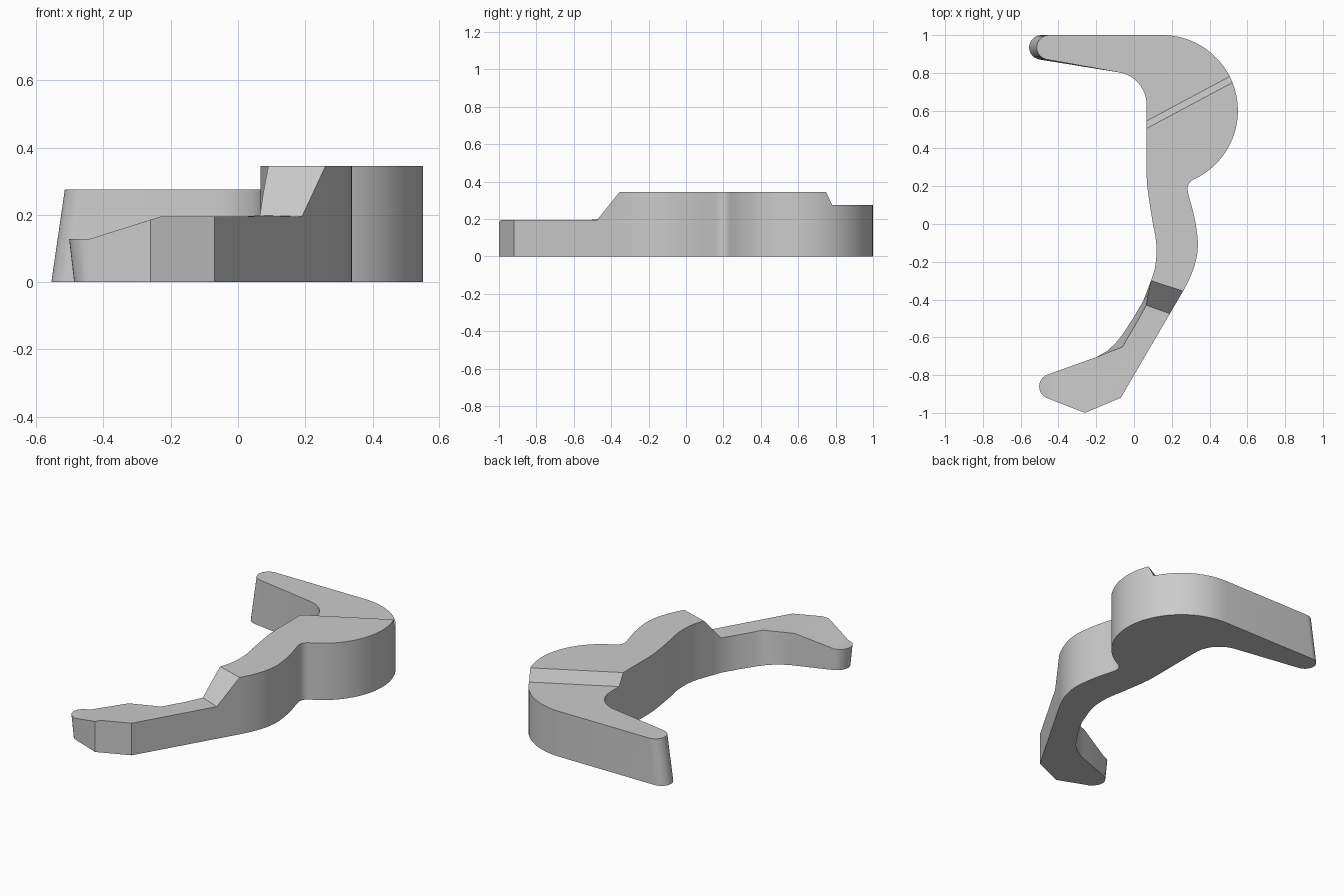
import bpy, bmesh
from math import cos, sin, radians
from mathutils import Vector
from mathutils.geometry import interpolate_bezier

cube = bpy.data.objects.get("Cube")
if cube:
    bpy.data.objects.remove(cube, do_unlink=True)


def arc(cx, cy, r, start, end, n):
    angles = [radians(start + (end - start) * i / n) for i in range(n + 1)]
    return [(cx + r * cos(a), cy + r * sin(a)) for a in angles]


def curve(a, b, c, d, n=10):
    pts = interpolate_bezier(*[Vector((*p, 0)) for p in (a, b, c, d)], n)
    return [(p.x, p.y) for p in pts]


def clamp(t):
    return max(0, min(1, t))


def top_height(x, y):
    # Raised middle, with ramps down to the rear and front arms
    z = 0.345 - 0.07 * clamp((y - 0.535 * x - 0.47) / 0.04)
    z -= 0.15 * clamp((-0.27 - y - 0.33 * x) / 0.142)
    if y < -0.5:  # front tip slopes down
        z -= 0.066 * clamp((-0.23 - x) / 0.21)
    return z


# Inner bend of the front arm: top x, top y, and the shift of the lower edge
lip = [(-0.20, -0.705, 0, 0), (-0.13, -0.677, -0.01, 0.006),
       (-0.06, -0.65, -0.035, 0.022), (-0.035, -0.605, -0.026, 0.02),
       (0.015, -0.52, -0.02, 0.02), (0.065, -0.43, -0.015, 0.025),
       (0.075, -0.37, -0.008, 0.01)]


def lower_shift(x, y):
    if x < -0.4:  # slanted ends of both arms
        return (-0.04, 0) if y > 0 else (0.015 * clamp((-0.44 - x) / 0.04), 0)
    for lx, ly, dx, dy in lip:
        if abs(x - lx) + abs(y - ly) < 0.012:
            return dx, dy
    return 0, 0


# Plan outline, clockwise from the rear arm
outline = arc(0.15, 0.6, 0.4, 90, -65, 40)
outline += curve(outline[-1], (0.28, 0.218), (0.278, 0.19), (0.29, 0.15))[1:]
outline += curve((0.29, 0.15), (0.30, 0.11), (0.325, 0.04), (0.335, -0.06))[1:]
outline += curve((0.335, -0.06), (0.35, -0.16), (0.315, -0.26), (0.26, -0.355))[1:]
outline += [(-0.07, -0.92), (-0.26, -1.0)]
outline += arc(-0.435, -0.86, 0.067, 255, 105, 14)
outline += [p[:2] for p in lip]
outline += curve((0.09, -0.30), (0.13, -0.2), (0.125, -0.1), (0.10, 0))
outline += curve((0.10, 0), (0.09, 0.07), (0.067, 0.19), (0.067, 0.25), 6)[1:]
outline += arc(-0.108, 0.63, 0.175, 0, 80, 14)
outline += arc(-0.45, 0.935, 0.065, 262, 90, 16)

bm = bmesh.new()
bm.faces.new([bm.verts.new((x, y, 0)) for x, y in outline])


def split(point, normal, front_only=False):
    faces = [f for f in bm.faces
             if not front_only or f.calc_center_median().y < -0.5]
    geom = faces + list({e for f in faces for e in f.edges})
    geom += list({v for f in faces for v in f.verts})
    bmesh.ops.bisect_plane(bm, geom=geom, dist=0.004,
                           plane_co=(*point, 0), plane_no=(*normal, 0))


# Creases between the flat areas and the ramps
for offset in (0.47, 0.51):
    split((0, offset), (-0.535, 1))
for offset in (-0.27, -0.412):
    split((0, offset), (0.33, 1))
for x in (-0.23, -0.44):
    split((x, 0), (1, 0), True)

# Raise the plan into a solid
lower = list(bm.verts)
solid = bmesh.ops.extrude_face_region(bm, geom=list(bm.faces), use_keep_orig=True)
for v in solid["geom"]:
    if isinstance(v, bmesh.types.BMVert):
        v.co.z = top_height(v.co.x, v.co.y)
for v in lower:
    dx, dy = lower_shift(v.co.x, v.co.y)
    v.co.x += dx
    v.co.y += dy
bmesh.ops.recalc_face_normals(bm, faces=list(bm.faces))

mesh = bpy.data.meshes.new("curved_bracket")
bm.to_mesh(mesh)
bm.free()
bracket = bpy.data.objects.new("curved_bracket", mesh)
bpy.context.collection.objects.link(bracket)

# Grey finish
grey = bpy.data.materials.new("light_grey")
grey.use_nodes = True
color = (0.6, 0.6, 0.6, 1)
grey.diffuse_color = color
grey.node_tree.nodes["Principled BSDF"].inputs["Base Color"].default_value = color
mesh.materials.append(grey)

bpy.context.view_layer.objects.active = bracket
bracket.select_set(True)
bpy.ops.object.shade_smooth_by_angle(angle=radians(30))
